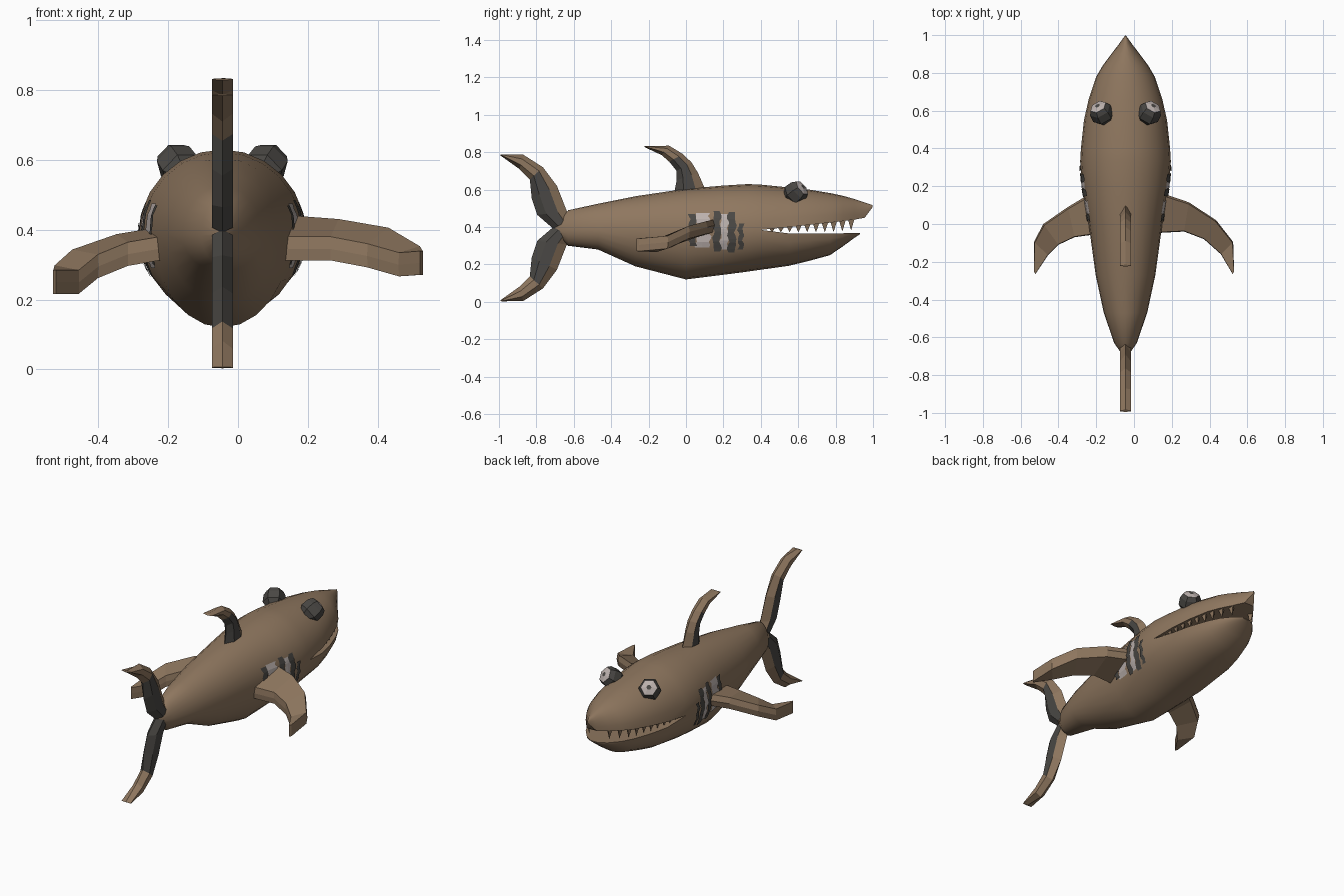
import bpy, bmesh, math
from mathutils import Vector
from mathutils.bvhtree import BVHTree

if "Cube" in bpy.data.objects:
    bpy.data.objects.remove(bpy.data.objects["Cube"])

CX = -0.045  # body centre line


def material(name, colour):
    m = bpy.data.materials.new(name)
    m.diffuse_color = (*colour, 1)
    m.use_nodes = True
    m.node_tree.nodes["Principled BSDF"].inputs["Base Color"].default_value = m.diffuse_color
    return m


BROWN = material("brown skin", (0.275, 0.185, 0.115))
DARK = material("dark grey", (0.068, 0.064, 0.058))
LIGHT = material("pale grey", (0.50, 0.44, 0.42))


def finish(bm, name, mats, smooth=None):
    bmesh.ops.recalc_face_normals(bm, faces=bm.faces)
    me = bpy.data.meshes.new(name)
    bm.to_mesh(me)
    bm.free()
    ob = bpy.data.objects.new(name, me)
    bpy.context.collection.objects.link(ob)
    for m in mats:
        me.materials.append(m)
    if smooth:
        bpy.context.view_layer.objects.active = ob
        ob.select_set(True)
        bpy.ops.object.shade_smooth_by_angle(angle=math.radians(smooth))
        ob.select_set(False)
    return ob


# Body: an upper and a lower half shell, joined behind the mouth
MOUTH = 0.385
rear = [(-0.70, .012, .405, .375), (-0.63, .06, .49, .30), (-0.47, .115, .525, .28),
        (-0.27, .158, .565, .19), (0, .195, .605, .12), (0.2, .23, .622, .145),
        (0.33, .24, .63, .162), (0.40, .236, .627, .172)]
# front stations: y, half width, outer z, mouth edge z
upper = [(y, w, t, MOUTH) for y, w, t, b in rear] + [
    (.55, .22, .612, .40), (.66, .195, .60, .412), (.78, .155, .58, .425),
    (.84, .12, .567, .432), (.90, .075, .55, .44), (.955, .033, .532, .45),
    (.997, .003, .518, .505)]
lower = [(y, w, b, MOUTH) for y, w, t, b in rear] + [
    (.55, .218, .193, .366), (.66, .193, .22, .366), (.77, .155, .25, .366),
    (.84, .12, .298, .367), (.90, .07, .342, .368), (.93, .025, .362, .369)]


def half_shell(bm, stations, n=12):
    rings = []
    for y, w, outer, base in stations:
        rings.append([bm.verts.new((CX + w * math.cos(math.pi * i / n), y,
                                    base + (outer - base) * math.sin(math.pi * i / n)))
                      for i in range(n + 1)])
    for k, (a, b) in enumerate(zip(rings, rings[1:])):
        for i in range(n):
            bm.faces.new((a[i], a[i + 1], b[i + 1], b[i]))
        if k >= len(rear) - 1:  # mouth surface
            bm.faces.new((a[0], a[n], b[n], b[0]))
    bm.faces.new(rings[0])
    bm.faces.new(rings[-1])


bm = bmesh.new()
half_shell(bm, upper)
half_shell(bm, lower)
bmesh.ops.remove_doubles(bm, verts=bm.verts, dist=0.0005)
tree = BVHTree.FromBMesh(bm)
finish(bm, "body", [BROWN], 40)


# Fins: lofted hexagonal blades, dark flanks near the root
def fin(name, sections, thick, fracs, dark_count):
    bm = bmesh.new()
    t = Vector(thick)
    rings = []
    for lead, trail in sections:
        l, r = Vector(lead), Vector(trail)
        p, q = l.lerp(r, fracs[0]), l.lerp(r, fracs[1])
        rings.append([bm.verts.new(v) for v in (l, p + t, q + t, r, q - t, p - t)])
    for k, (a, b) in enumerate(zip(rings, rings[1:])):
        for i in range(6):
            f = bm.faces.new((a[i], a[(i + 1) % 6], b[(i + 1) % 6], b[i]))
            f.material_index = int(k < dark_count and i not in (0, 5))
    bm.faces.new(rings[0])
    bm.faces.new(rings[-1])
    return finish(bm, name, [BROWN, DARK])


def upright(pairs, flip=None):
    def pt(p):
        return (CX, p[0], p[1] if flip is None else 2 * flip - p[1])
    return [(pt(a), pt(b)) for a, b in pairs]


dorsal = [((.11, .585), (-.065, .575)), ((.064, .69), (-.05, .65)), ((.03, .745), (-.05, .70)),
          ((-.016, .79), (-.09, .75)), ((-.09, .835), (-.13, .785)), ((-.215, .834), (-.225, .829))]
fin("dorsal_fin", upright(dorsal), (0.03, 0, 0), (.3, .7), 3)

tail = [((-.62, .44), (-.71, .392)), ((-.637, .485), (-.795, .465)), ((-.69, .62), (-.825, .555)),
        ((-.765, .72), (-.835, .655)), ((-.87, .787), (-.89, .71)), ((-.985, .789), (-.995, .785))]
fin("upper_tail_fin", upright(tail), (0.03, 0, 0), (.3, .7), 3)
fin("lower_tail_fin", upright(tail, 0.396), (0.03, 0, 0), (.3, .7), 3)

right = [((.10, .18, .415), (.08, -.05, .345)), ((.29, .115, .40), (.265, -.04, .345)),
         ((.435, .02, .375), (.37, -.08, .325)), ((.525, -.095, .32), (.46, -.16, .30)),
         ((.53, -.25, .305), (.522, -.265, .305))]
left = [((-.20, .18, .38), (-.17, -.05, .355)), ((-.35, .09, .355), (-.315, -.07, .33)),
        ((-.48, 0, .31), (-.40, -.11, .295)), ((-.53, -.095, .265), (-.455, -.165, .25)),
        ((-.53, -.25, .25), (-.522, -.265, .25))]
fin("right_side_fin", right, (0, 0, .034), (.06, .98), 0)
fin("left_side_fin", left, (0, 0, .034), (.06, .98), 0)

# Gills: thin wavy strips laid on the flanks
strips = [(.035, .036, .30, .47, 1), (.09, .075, .29, .475, 0), (.165, .038, .27, .485, 1),
          (.205, .04, .28, .47, 0), (.245, .04, .265, .48, 1), (.293, .026, .28, .42, 1)]
for side, label in ((-1, "left"), (1, "right")):
    bm = bmesh.new()
    for yc, width, z0, z1, mat in strips:
        rows = []
        for i in range(13):
            z = z0 + (z1 - z0) * i / 12
            y = yc + 0.005 * math.sin(i * 1.3 + yc * 40)
            w = width * (0.5 + 0.09 * math.sin(i * 2.1 + yc * 70))
            row = []
            for s in (-1, 0, 1):
                hit = tree.ray_cast(Vector((CX + side, y + s * w, z)), Vector((-side, 0, 0)))[0]
                row.append(bm.verts.new(hit + Vector((side * (0.004 + 0.002 * mat), 0, 0))))
            rows.append(row)
        for a, b in zip(rows, rows[1:]):
            for j in range(2):
                f = bm.faces.new((a[j], a[j + 1], b[j + 1], b[j]))
                f.material_index = mat
    gill = finish(bm, label + "_gills", [LIGHT, DARK])

# Eyes: faceted dark sockets with a pale face and a small pupil
profile = [(-.055, .035), (-.02, .062), (.025, .06), (.05, .046), (.058, .014), (.058, 0.0005)]
for side, label in ((-1, "left"), (1, "right")):
    axis = Vector((side * 0.35, 0.62, 0.5)).normalized()
    u = axis.cross(Vector((0, 0, 1))).normalized()
    v = axis.cross(u)
    centre = Vector((CX + side * 0.125, 0.585, 0.582))
    bm = bmesh.new()
    rings = [[bm.verts.new(centre + axis * d + (u * math.cos(a) + v * math.sin(a)) * r)
              for a in (i * math.pi / 3 for i in range(6))] for d, r in profile]
    for k, (a, b) in enumerate(zip(rings, rings[1:])):
        for i in range(6):
            f = bm.faces.new((a[i], a[(i + 1) % 6], b[(i + 1) % 6], b[i]))
            f.material_index = 1 if k == 3 else 0
    bm.faces.new(rings[0])
    bm.faces.new(rings[-1])
    finish(bm, label + "_eye", [DARK, LIGHT])


# Teeth: small three-sided spikes hanging from the upper jaw edge
def jaw_edge(y):
    for a, b in zip(upper, upper[1:]):
        if a[0] <= y <= b[0]:
            f = (y - a[0]) / (b[0] - a[0])
            return a[1] + (b[1] - a[1]) * f, a[3] + (b[3] - a[3]) * f


bm = bmesh.new()
for side in (-1, 1):
    for k in range(10):
        y = 0.46 + 0.047 * k
        w, z = jaw_edge(y)
        x = CX + side * (w - 0.022)
        base = [bm.verts.new((x + side * dx, y + dy, z + 0.006))
                for dx, dy in ((.012, -.018), (.008, .018), (-.016, 0))]
        tip = bm.verts.new((x, y, max(0.372, z - 0.055)))
        bm.faces.new(base)
        for i in range(3):
            bm.faces.new((base[i], base[(i + 1) % 3], tip))
finish(bm, "teeth", [BROWN])
